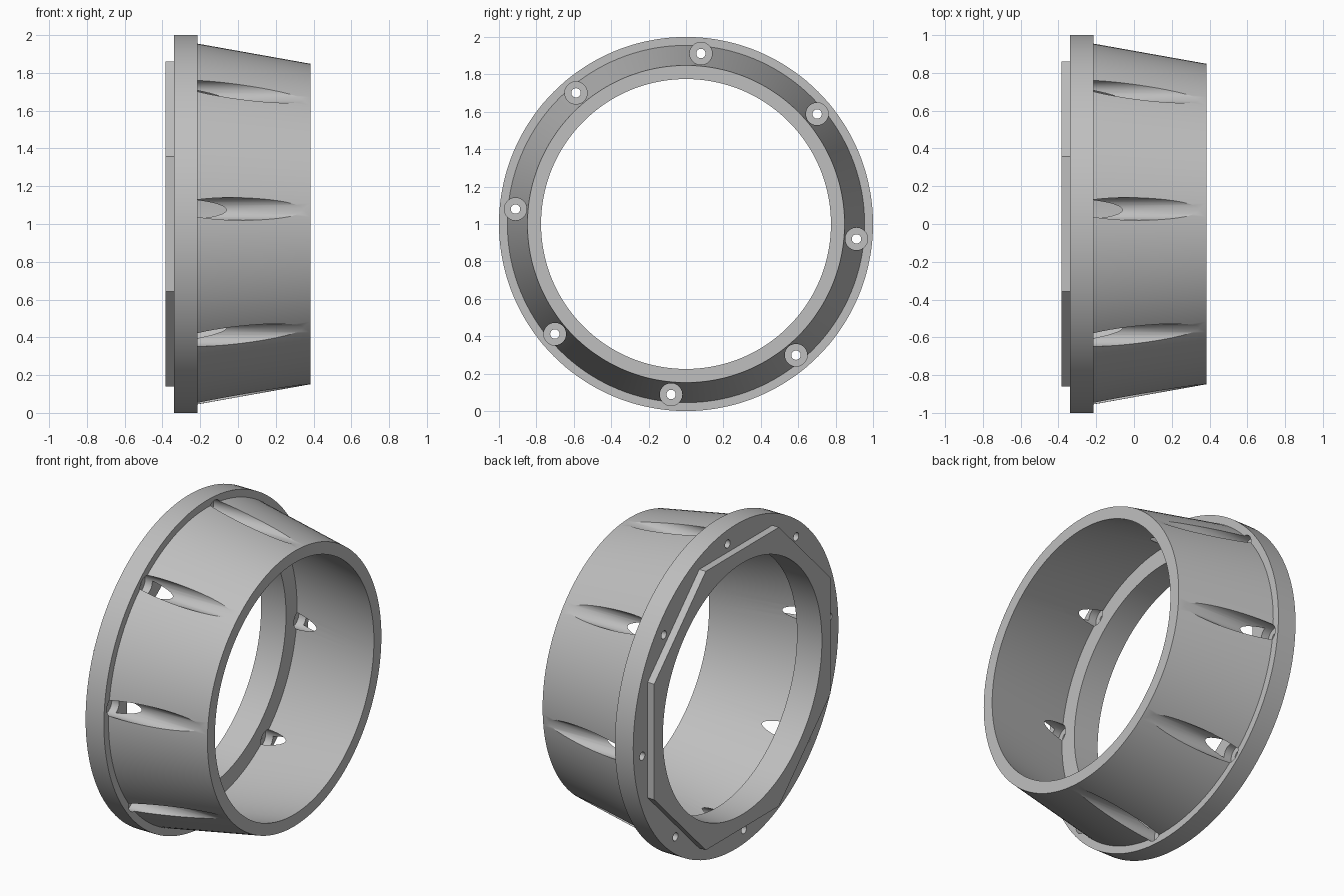
import bpy, bmesh
from math import cos, sin, pi, radians
from mathutils import Vector

if "Cube" in bpy.data.objects:
    bpy.data.objects.remove(bpy.data.objects["Cube"], do_unlink=True)

grey = bpy.data.materials.new("plain grey")
grey.use_nodes = True
colour = (0.52, 0.52, 0.52, 1)
grey.diffuse_color = colour
grey.node_tree.nodes["Principled BSDF"].inputs["Base Color"].default_value = colour

AXIS_HEIGHT = 1.0
BORE = 0.775          # clear opening
FLANGE_BACK, FLANGE_FRONT = -0.34, -0.215
END = 0.385


def ring_of_verts(bm, x, radius, sides, y=0, z=0, turn=0):
    return [bm.verts.new((x, y + radius * cos(turn + 2 * pi * i / sides),
                          z + radius * sin(turn + 2 * pi * i / sides)))
            for i in range(sides)]


def bridge(bm, a, b):
    n = len(a)
    for i in range(n):
        j = (i + 1) % n
        bm.faces.new((a[i], a[j], b[j], b[i]))


def finish(bm, name):
    bmesh.ops.recalc_face_normals(bm, faces=bm.faces)
    mesh = bpy.data.meshes.new(name)
    bm.to_mesh(mesh)
    bm.free()
    mesh.materials.append(grey)
    obj = bpy.data.objects.new(name, mesh)
    obj.location = Vector((0, 0, AXIS_HEIGHT))
    bpy.context.collection.objects.link(obj)
    return obj


def select_only(obj):
    bpy.ops.object.select_all(action='DESELECT')
    obj.select_set(True)
    bpy.context.view_layer.objects.active = obj


def cut(obj, cutter):
    mod = obj.modifiers.new("cut", 'BOOLEAN')
    mod.operation = 'DIFFERENCE'
    mod.solver = 'EXACT'
    mod.object = cutter
    select_only(obj)
    bpy.ops.object.modifier_apply(modifier=mod.name)
    bpy.data.objects.remove(cutter, do_unlink=True)


# Flange and tapered sleeve, turned from one closed profile
profile = [(FLANGE_BACK, BORE), (FLANGE_BACK, 1.0), (FLANGE_FRONT, 1.0),
           (FLANGE_FRONT, 0.955), (END, 0.848), (END, BORE),
           (FLANGE_FRONT, 0.883), (FLANGE_FRONT, BORE)]
bm = bmesh.new()
rings = [ring_of_verts(bm, x, r, 144) for x, r in profile]
for k, ring in enumerate(rings):
    bridge(bm, ring, rings[(k + 1) % len(rings)])
body = finish(bm, "flanged_sleeve")

# Eight stepped pins: a screw hole, then a wide groove running out through the taper
pin = [(-0.5, 0.025), (-0.265, 0.025), (-0.265, 0.06), (0.5, 0.06)]
bm = bmesh.new()
for k in range(8):
    a = radians(45 * k - 5)
    rings = [ring_of_verts(bm, x, r, 40, 0.915 * cos(a), 0.915 * sin(a)) for x, r in pin]
    for first, second in zip(rings, rings[1:]):
        bridge(bm, first, second)
    bm.faces.new(rings[0])
    bm.faces.new(rings[-1])
pins = finish(bm, "screw_cutter")
pins.hide_render = True
cut(body, pins)

# Octagonal locating plate behind the flange
bm = bmesh.new()
octagon = [ring_of_verts(bm, x, 0.86 / cos(pi / 8), 8, turn=pi / 8)
           for x in (-END, FLANGE_BACK)]
bridge(bm, *octagon)
for ring in octagon:
    bm.faces.new(ring)
plate = finish(bm, "octagonal_plate")

bm = bmesh.new()
ends = [ring_of_verts(bm, x, BORE, 144) for x in (-0.6, 0)]
bridge(bm, *ends)
for ring in ends:
    bm.faces.new(ring)
bore = finish(bm, "bore_cutter")
bore.hide_render = True
cut(plate, bore)

for obj in (body, plate):
    select_only(obj)
    bpy.ops.object.shade_smooth_by_angle(angle=radians(25))
